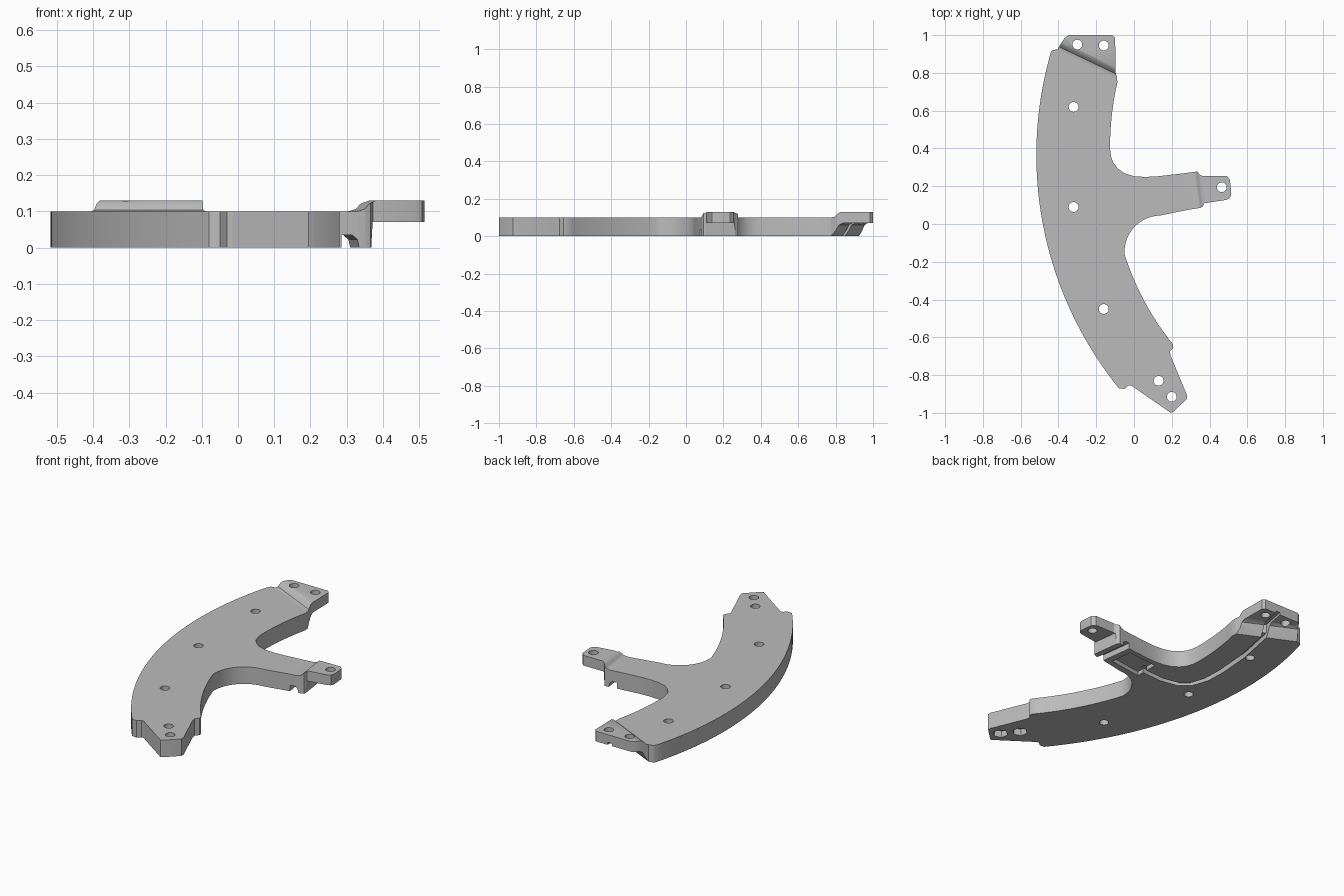
import bpy, bmesh, math
from mathutils import Vector

cube = bpy.data.objects.get("Cube")
if cube:
    bpy.data.objects.remove(cube, do_unlink=True)

grey = bpy.data.materials.new("plain grey")
grey.use_nodes = True
grey.diffuse_color = (0.5, 0.5, 0.5, 1)
grey.node_tree.nodes["Principled BSDF"].inputs["Base Color"].default_value = (0.5, 0.5, 0.5, 1)


def solid(name, ring, sweep):
    """Closed solid: a planar ring of 3D points swept along a vector."""
    bm = bmesh.new()
    face = bm.faces.new([bm.verts.new(p) for p in ring])
    out = bmesh.ops.extrude_face_region(bm, geom=[face])
    moved = [e for e in out["geom"] if isinstance(e, bmesh.types.BMVert)]
    bmesh.ops.translate(bm, verts=moved, vec=sweep)
    bmesh.ops.recalc_face_normals(bm, faces=bm.faces[:])
    mesh = bpy.data.meshes.new(name)
    bm.to_mesh(mesh)
    bm.free()
    mesh.materials.append(grey)
    obj = bpy.data.objects.new(name, mesh)
    bpy.context.collection.objects.link(obj)
    return obj


def prism(name, outline, low, high):
    return solid(name, [(x, y, low) for x, y in outline], (0, 0, high - low))


def strip(name, p, q, profile):
    """Side profile (distance past the line p-q, height) swept along that line."""
    p, q = Vector((*p, 0)), Vector((*q, 0))
    along = (q - p).normalized()
    out = Vector((along.y, -along.x, 0))
    start = p - along * 0.2
    ring = [start + out * u + Vector((0, 0, z)) for u, z in profile]
    return solid(name, ring, q - p + along * 0.4)


def disc(x, y, r, n, turn=0):
    return [(x + r * math.cos(turn + i * math.tau / n),
             y + r * math.sin(turn + i * math.tau / n)) for i in range(n)]


def arc(a, b, c, n):
    """Points on the circle through a, b, c, from a to c."""
    (ax, ay), (bx, by), (cx, cy) = a, b, c
    d = 2 * (ax * (by - cy) + bx * (cy - ay) + cx * (ay - by))
    sa, sb, sc = ax * ax + ay * ay, bx * bx + by * by, cx * cx + cy * cy
    ox = (sa * (by - cy) + sb * (cy - ay) + sc * (ay - by)) / d
    oy = (sa * (cx - bx) + sb * (ax - cx) + sc * (bx - ax)) / d
    r = math.hypot(ax - ox, ay - oy)
    t = math.atan2(ay - oy, ax - ox)
    turn = (math.atan2(cy - oy, cx - ox) - t + math.pi) % math.tau - math.pi
    return [(ox + r * math.cos(t + turn * i / n), oy + r * math.sin(t + turn * i / n))
            for i in range(n + 1)]


def ribbon(path, width):
    """Outline of constant width around an open path."""
    pts = [Vector(p) for p in path]
    left, right = [], []
    for i, p in enumerate(pts):
        d = (pts[min(i + 1, len(pts) - 1)] - pts[max(i - 1, 0)]).normalized()
        side = Vector((-d.y, d.x)) * width / 2
        left.append(p + side)
        right.append(p - side)
    return left + right[::-1]


def combine(obj, tool, operation):
    mod = obj.modifiers.new("cut", "BOOLEAN")
    mod.operation, mod.solver, mod.object = operation, "EXACT", tool
    bpy.context.view_layer.objects.active = obj
    bpy.ops.object.modifier_apply(modifier=mod.name)
    bpy.data.objects.remove(tool, do_unlink=True)


def drill(obj, holes):
    for x, y in holes:
        combine(obj, prism("hole_cutter", disc(x, y, 0.026, 24), -0.1, 0.3), "DIFFERENCE")


# Lines where the raised tabs meet the body
arm_low, arm_high = (0.285, 0.075), (0.26, 0.268)
tab_right, tab_left = (-0.09, 0.775), (-0.405, 0.925)

# Main curved plate
outline = [arm_low]
outline += arc((0.14, 0.045), (-0.01, -0.03), (-0.05, -0.16), 14)
outline += arc((-0.05, -0.16), (0.055, -0.409), (0.205, -0.635), 14)[1:]
outline += [(0.208, -0.655), (0.19, -0.675), (0.195, -0.70),
            (0.28, -0.905), (0.28, -0.925), (0.21, -0.993), (0.195, -1.0),
            (-0.015, -0.855), (-0.03, -0.855), (-0.05, -0.873)]
outline += arc((-0.08, -0.87), (-0.517, 0.36), (-0.44, 0.91), 40)
outline += [(-0.43, 0.92), tab_left, tab_right]
outline += arc((-0.088, 0.75), (-0.117, 0.58), (-0.127, 0.40), 8)
outline += [(-0.122, 0.36), (-0.11, 0.325), (-0.085, 0.293), (-0.05, 0.268),
            (0, 0.253), (0.06, 0.249), (0.13, 0.253), arm_high]
body = prism("body_plate", outline, 0, 0.1)
drill(body, [(-0.32, 0.62), (-0.32, 0.09), (-0.16, -0.45), (0.13, -0.83), (0.2, -0.915)])

# Underside: nut pockets, arm pocket and wire channel
for x, y in [(0.13, -0.83), (0.2, -0.915)]:
    combine(body, prism("nut_cutter", disc(x, y, 0.042, 6, 0.7), -0.1, 0.04), "DIFFERENCE")
pocket = [(0.03, 0.07), (0.24, 0.1), (0.225, 0.235), (0.03, 0.215)]
combine(body, prism("pocket_cutter", pocket, -0.1, 0.025), "DIFFERENCE")
channel = [(0.05, 0.13), (-0.1, 0.12), (-0.2, 0.14), (-0.26, 0.19), (-0.29, 0.28),
           (-0.295, 0.4), (-0.28, 0.6), (-0.24, 0.8), (-0.2, 1.02)]
combine(body, prism("channel_cutter", ribbon(channel, 0.03), -0.1, 0.03), "DIFFERENCE")

# Raised mounting tab at the back end
tab = prism("back_tab", [tab_right, tab_left, (-0.39, 0.95), (-0.365, 0.988), (-0.345, 1.0),
                         (-0.115, 1.0), (-0.1, 0.985), (-0.097, 0.8)], -0.01, 0.2)
combine(tab, strip("tab_profile", tab_right, tab_left, [
    (0, 0), (0, 0.1), (0.015, 0.103), (0.03, 0.122), (0.045, 0.13), (0.5, 0.13),
    (0.5, 0.07), (0.055, 0.07), (0.035, 0.06), (0.02, 0.03)]), "INTERSECT")
drill(tab, [(-0.3, 0.95), (-0.16, 0.945)])
combine(tab, prism("channel_cutter", ribbon(channel[-2:], 0.03), -0.1, 0.085), "DIFFERENCE")

# Arm end with hook underneath and raised eyelet tab
arm = prism("arm_tab", [arm_low, (0.35, 0.085), (0.365, 0.093), (0.372, 0.11), (0.49, 0.128),
                        (0.508, 0.138), (0.515, 0.16), (0.508, 0.235), (0.49, 0.255),
                        (0.36, 0.255), (0.348, 0.262), (0.335, 0.278), arm_high], -0.01, 0.2)
combine(arm, strip("arm_profile", arm_low, arm_high, [
    (0, 0.035), (0, 0.1), (0.045, 0.1), (0.065, 0.106), (0.08, 0.122), (0.1, 0.13),
    (0.4, 0.13), (0.4, 0.07), (0.09, 0.07), (0.085, 0), (0.05, 0), (0.045, 0.022),
    (0.03, 0.035)]), "INTERSECT")
drill(arm, [(0.465, 0.195)])

# Smooth curved walls, crisp edges
for obj in (body, tab, arm):
    bpy.ops.object.select_all(action="DESELECT")
    obj.select_set(True)
    bpy.context.view_layer.objects.active = obj
    bpy.ops.object.shade_smooth_by_angle(angle=math.radians(30))
